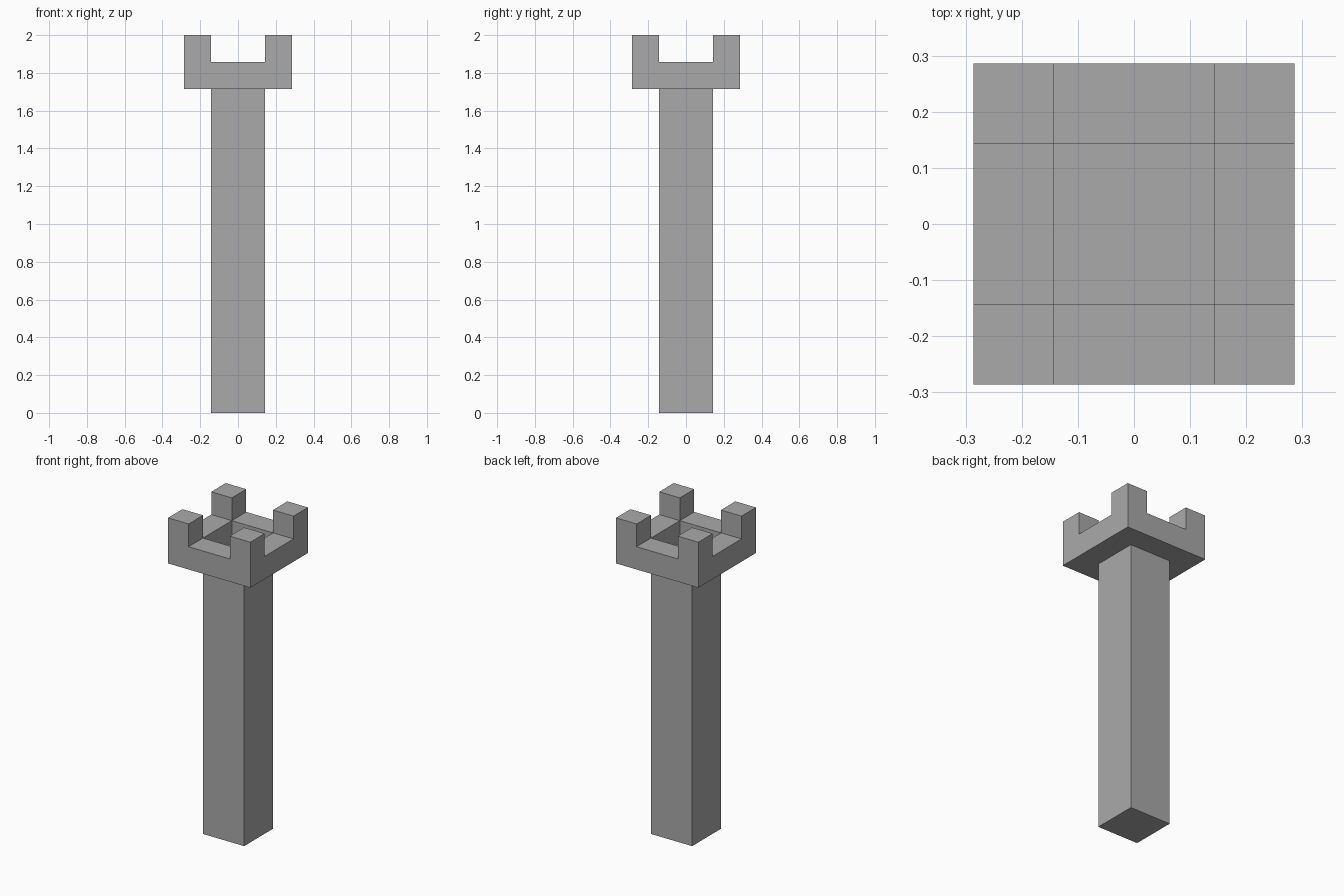
import bpy
import bmesh

default_cube = bpy.data.objects.get("Cube")
if default_cube:
    bpy.data.objects.remove(default_cube, do_unlink=True)

U = 2 / 14              # building module
SHAFT_TOP = 12 * U

stone = bpy.data.materials.new("grey_stone")
stone.use_nodes = True
grey = (0.4, 0.4, 0.4, 1)
stone.diffuse_color = grey
stone.node_tree.nodes["Principled BSDF"].inputs["Base Color"].default_value = grey


def finish(bm, name):
    bmesh.ops.recalc_face_normals(bm, faces=bm.faces)
    mesh = bpy.data.meshes.new(name)
    bm.to_mesh(mesh)
    bm.free()
    mesh.materials.append(stone)
    obj = bpy.data.objects.new(name, mesh)
    bpy.context.collection.objects.link(obj)


def raise_faces(bm, faces, height):
    result = bmesh.ops.extrude_face_region(bm, geom=faces)["geom"]
    verts = [g for g in result if isinstance(g, bmesh.types.BMVert)]
    bmesh.ops.translate(bm, verts=verts, vec=(0, 0, height))
    return [g for g in result if isinstance(g, bmesh.types.BMFace)]


# Square shaft; its top is the floor of the battlement
bm = bmesh.new()
bmesh.ops.create_cube(bm, size=1)
for v in bm.verts:
    v.co.x *= 2 * U
    v.co.y *= 2 * U
    v.co.z = (v.co.z + 0.5) * SHAFT_TOP
finish(bm, "tower_shaft")

# Overhanging square parapet ring with an open centre
bm = bmesh.new()
steps = [-2 * U, -U, U, 2 * U]
grid = [[bm.verts.new((x, y, SHAFT_TOP)) for y in steps] for x in steps]
ring = [
    bm.faces.new((grid[i][j], grid[i + 1][j], grid[i + 1][j + 1], grid[i][j + 1]))
    for i in range(3) for j in range(3) if (i, j) != (1, 1)
]
tops = raise_faces(bm, ring, U)

# Corner merlons rise from the ring
corners = []
for f in tops:
    c = f.calc_center_median()
    if abs(c.x) > U and abs(c.y) > U:
        corners.append(f)
raise_faces(bm, corners, U)
finish(bm, "battlement")
